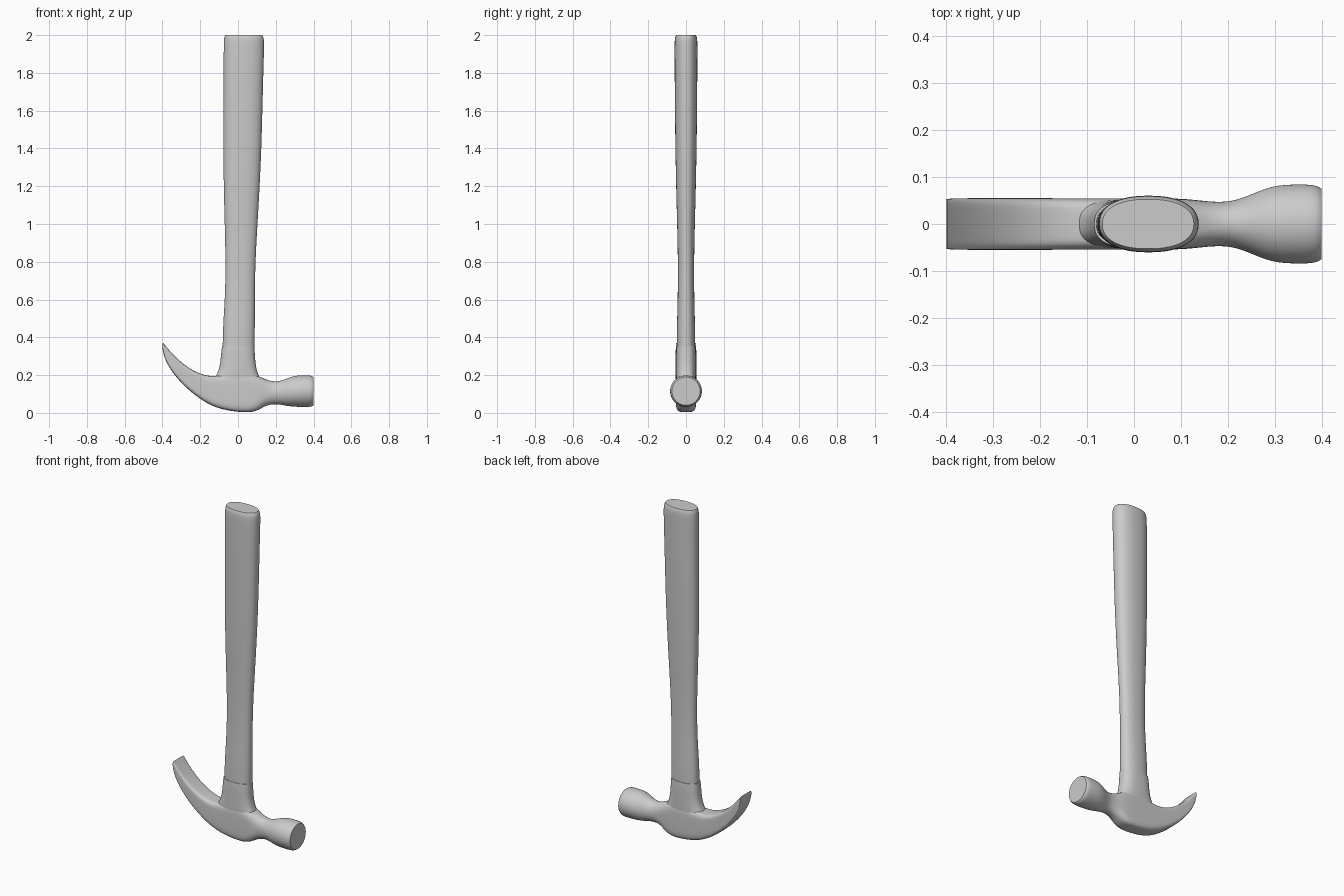
import bpy, bmesh, math
from mathutils import Vector

SEGS = 32


def spow(v, e):
    return math.copysign(abs(v) ** e, v)


def loft(name, stations):
    """Each station: (x1, z1, x2, z2, half width in y, roundness exponent)."""
    bm = bmesh.new()
    rings = []
    for x1, z1, x2, z2, w, n in stations:
        a, b = Vector((x1, 0, z1)), Vector((x2, 0, z2))
        mid, half = (a + b) / 2, (b - a) / 2
        ring = []
        for i in range(SEGS):
            t = math.tau * i / SEGS
            p = mid + half * spow(math.cos(t), 2 / n)
            p.y = w * spow(math.sin(t), 2 / n)
            ring.append(bm.verts.new(p))
        rings.append(ring)
    for r, s in zip(rings, rings[1:]):
        for i in range(SEGS):
            j = (i + 1) % SEGS
            bm.faces.new((r[i], r[j], s[j], s[i]))
    # end caps with creased rims
    crease = bm.edges.layers.float.new("crease_edge")
    for ring in (rings[0], rings[-1]):
        cap = bm.faces.new(ring)
        for e in cap.edges:
            e[crease] = 1.0
    bmesh.ops.recalc_face_normals(bm, faces=bm.faces)
    mesh = bpy.data.meshes.new(name)
    bm.to_mesh(mesh)
    bm.free()
    ob = bpy.data.objects.new(name, mesh)
    bpy.context.collection.objects.link(ob)
    sub = ob.modifiers.new("smooth", "SUBSURF")
    sub.levels = sub.render_levels = 2
    bpy.ops.object.select_all(action="DESELECT")
    ob.select_set(True)
    bpy.context.view_layer.objects.active = ob
    bpy.ops.object.modifier_apply(modifier=sub.name)
    bpy.ops.object.shade_smooth_by_angle(angle=math.radians(40))
    return ob


def upright(rows):
    """Rows (z, left x, right x, half width, exponent) as level stations."""
    return [(l, z, r, z, w, n) for z, l, r, w, n in rows]


# Handle: oval grip swelling toward the top
loft("handle", upright([
    (0.20, -0.080, 0.084, 0.046, 2.3),
    (0.36, -0.083, 0.088, 0.050, 2.3),
    (0.50, -0.077, 0.090, 0.047, 2.3),
    (0.65, -0.067, 0.089, 0.043, 2.3),
    (0.85, -0.066, 0.094, 0.043, 2.3),
    (1.10, -0.074, 0.110, 0.050, 2.3),
    (1.40, -0.079, 0.125, 0.057, 2.3),
    (1.75, -0.077, 0.133, 0.060, 2.3),
    (1.94, -0.076, 0.139, 0.061, 2.3),
    (1.985, -0.075, 0.138, 0.060, 2.3),
    (2.00, -0.068, 0.128, 0.053, 2.3),
]))

# Collar: socket flaring down into the head
loft("collar", upright([
    (0.08, -0.150, 0.135, 0.048, 3.0),
    (0.16, -0.140, 0.130, 0.052, 3.0),
    (0.20, -0.112, 0.107, 0.053, 2.8),
    (0.25, -0.095, 0.093, 0.053, 2.6),
    (0.32, -0.089, 0.089, 0.053, 2.6),
    (0.355, -0.085, 0.087, 0.051, 2.5),
]))

# Head: curved claw, body, neck and round striking face (lower, upper edge)
loft("head", [
    (-0.400, 0.345, -0.398, 0.373, 0.053, 6),
    (-0.394, 0.300, -0.380, 0.350, 0.055, 6),
    (-0.358, 0.225, -0.325, 0.287, 0.055, 6),
    (-0.280, 0.135, -0.240, 0.220, 0.055, 6),
    (-0.185, 0.060, -0.150, 0.190, 0.055, 5),
    (-0.100, 0.020, -0.085, 0.200, 0.055, 5),
    (0.000, 0.004, 0.000, 0.215, 0.055, 5),
    (0.080, 0.002, 0.070, 0.210, 0.055, 4.5),
    (0.120, 0.022, 0.120, 0.190, 0.053, 3),
    (0.155, 0.042, 0.160, 0.172, 0.048, 2.3),
    (0.205, 0.048, 0.205, 0.164, 0.046, 2),
    (0.250, 0.038, 0.250, 0.178, 0.063, 2),
    (0.295, 0.032, 0.295, 0.198, 0.083, 2),
    (0.350, 0.031, 0.350, 0.199, 0.085, 2),
    (0.388, 0.031, 0.388, 0.199, 0.084, 2),
    (0.400, 0.040, 0.400, 0.190, 0.075, 2),
])
